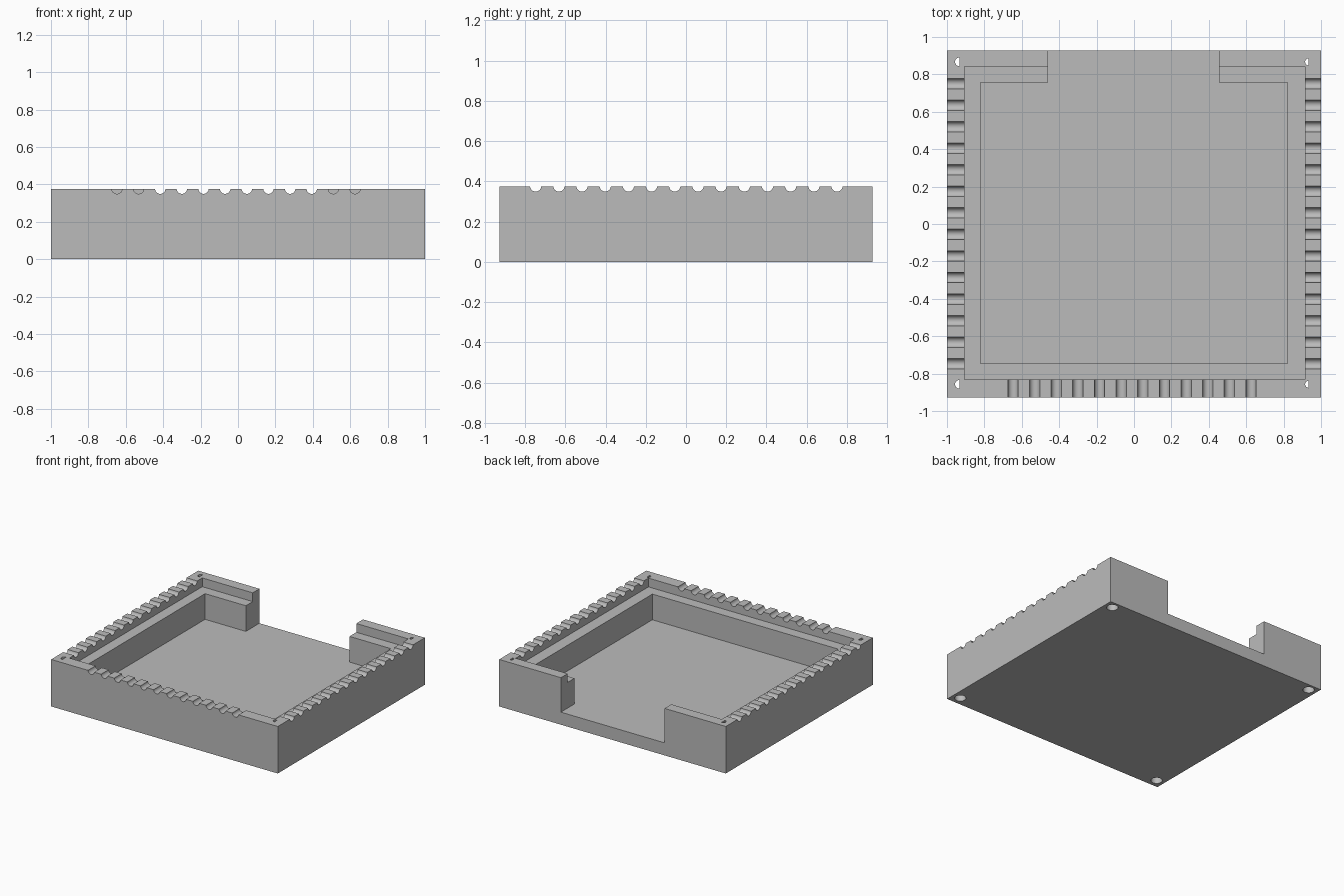
import bpy
import bmesh
from math import pi, radians
from mathutils import Matrix, Vector

# Remove the default cube
if "Cube" in bpy.data.objects:
    bpy.data.objects.remove(bpy.data.objects["Cube"], do_unlink=True)

HALF_X, HALF_Y, HEIGHT = 1.0, 0.927, 0.375
FLOOR, LEDGE = 0.1, 0.305
ABOVE = 0.5

grey = bpy.data.materials.new("plain grey")
grey.use_nodes = True
grey.diffuse_color = (0.5, 0.5, 0.5, 1)
grey.node_tree.nodes["Principled BSDF"].inputs["Base Color"].default_value = (0.5, 0.5, 0.5, 1)


def make_object(name, bm):
    mesh = bpy.data.meshes.new(name)
    bm.to_mesh(mesh)
    bm.free()
    mesh.materials.append(grey)
    obj = bpy.data.objects.new(name, mesh)
    bpy.context.collection.objects.link(obj)
    return obj


def box(name, low, high):
    low, high = Vector(low), Vector(high)
    bm = bmesh.new()
    size = Matrix.Diagonal(high - low).to_4x4()
    bmesh.ops.create_cube(bm, size=1, matrix=Matrix.Translation((low + high) / 2) @ size)
    return make_object(name, bm)


def rod(name, center, radius, length, axis="Z", half=False):
    turn = {"X": Matrix.Rotation(pi / 2, 4, "Y"),
            "Y": Matrix.Rotation(pi / 2, 4, "X"),
            "Z": Matrix.Identity(4)}[axis]
    bm = bmesh.new()
    bmesh.ops.create_cone(bm, cap_ends=True, segments=24, radius1=radius, radius2=radius,
                          depth=length, matrix=Matrix.Translation(center) @ turn)
    if half:
        # Keep only the -x half, giving a D-shaped section
        cut_geom = bm.verts[:] + bm.edges[:] + bm.faces[:]
        bmesh.ops.bisect_plane(bm, geom=cut_geom, plane_co=center, plane_no=(1, 0, 0),
                               clear_outer=True)
        bmesh.ops.holes_fill(bm, edges=[e for e in bm.edges if e.is_boundary])
        bmesh.ops.recalc_face_normals(bm, faces=bm.faces)
    return make_object(name, bm)


def carve(target, cutter):
    mod = target.modifiers.new("carve", "BOOLEAN")
    mod.operation = "DIFFERENCE"
    mod.solver = "EXACT"
    mod.object = cutter
    bpy.context.view_layer.objects.active = target
    bpy.ops.object.modifier_apply(modifier=mod.name)
    bpy.data.objects.remove(cutter, do_unlink=True)


# Tray body
tray = box("tray_body", (-HALF_X, -HALF_Y, 0), (HALF_X, HALF_Y, HEIGHT))

# Stepped pocket and the opening in the back wall
carve(tray, box("lid_recess", (-0.905, -0.832, LEDGE), (0.914, 0.842, ABOVE)))
carve(tray, box("pocket", (-0.82, -0.747, FLOOR), (0.82, 0.756, ABOVE)))
carve(tray, box("back_opening", (-0.46, 0.7, FLOOR), (0.455, 1.1, ABOVE)))

# Round grooves across the side rims
for i in range(14):
    y = -0.747 + i * 0.1152
    for x in (-1, 1):
        carve(tray, rod("side_groove", (x, y, HEIGHT + 0.002), 0.028, 0.3, "X"))

# Round grooves across the front rim
for i in range(12):
    x = -0.647 + i * 0.1157
    carve(tray, rod("front_groove", (x, -HALF_Y, HEIGHT + 0.002), 0.028, 0.3, "Y"))

# Corner screw holes: wide bore below, small D-shaped opening above
for x in (-0.934, 0.934):
    for y in (-0.857, 0.867):
        carve(tray, rod("screw_bore", (x, y, 0.1), 0.042, 0.36))
        carve(tray, rod("screw_opening", (x, y, 0.35), 0.019 if x > 0 else 0.023, 0.3, half=True))

# Smooth groove and bore walls, crisp edges elsewhere
bpy.ops.object.select_all(action="DESELECT")
tray.select_set(True)
bpy.context.view_layer.objects.active = tray
bpy.ops.object.shade_smooth_by_angle(angle=radians(30))
